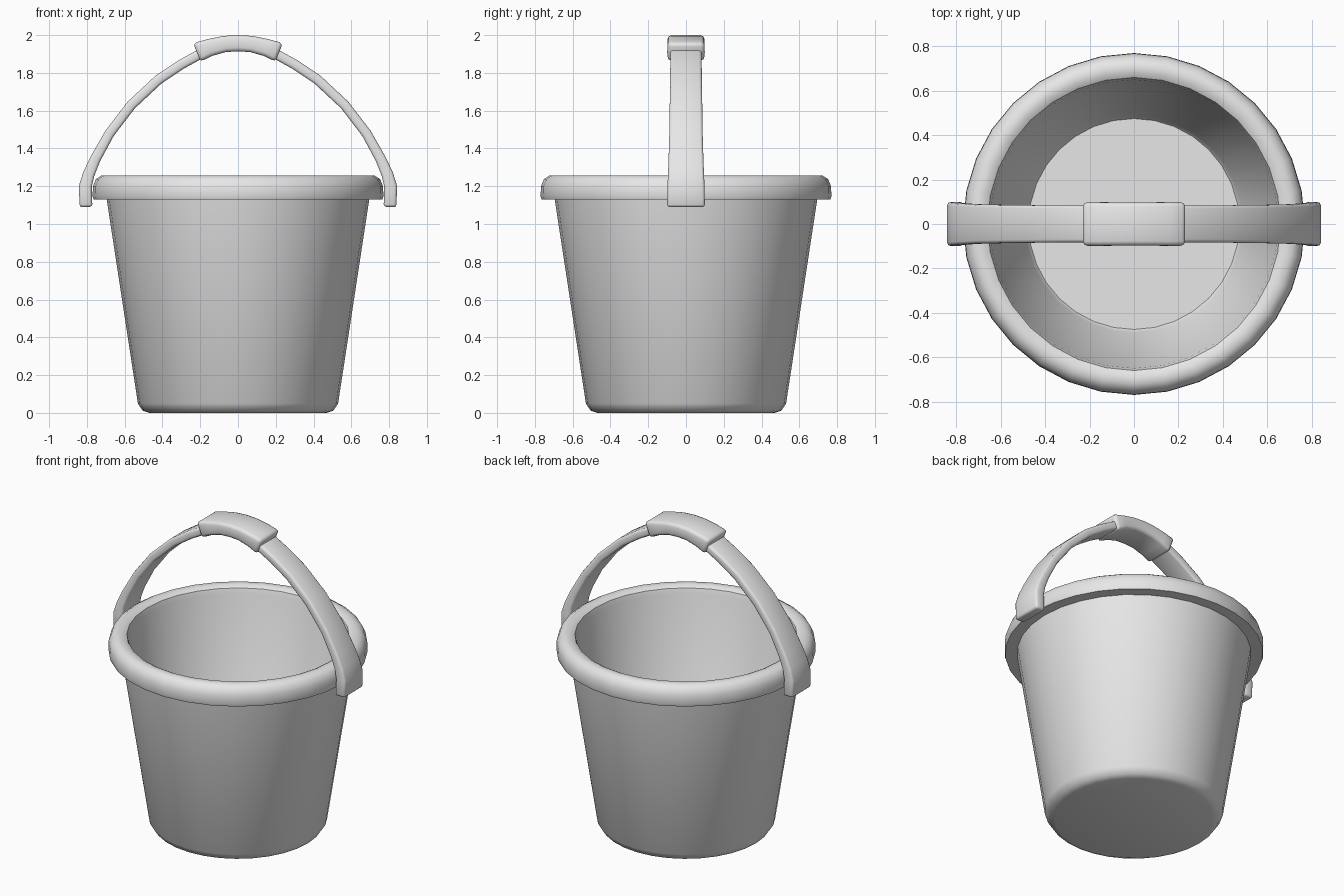
import bpy, bmesh, math
from mathutils import Vector

if "Cube" in bpy.data.objects:
    bpy.data.objects.remove(bpy.data.objects["Cube"])

grey = bpy.data.materials.new("light grey plastic")
grey.diffuse_color = (0.8, 0.8, 0.8, 1)
grey.use_nodes = True
grey.node_tree.nodes["Principled BSDF"].inputs["Base Color"].default_value = grey.diffuse_color


def finish(bm, name, angle):
    bmesh.ops.recalc_face_normals(bm, faces=bm.faces)
    me = bpy.data.meshes.new(name)
    bm.to_mesh(me)
    bm.free()
    me.materials.append(grey)
    me.shade_smooth()
    me.set_sharp_from_angle(angle=math.radians(angle))
    ob = bpy.data.objects.new(name, me)
    bpy.context.collection.objects.link(ob)
    return ob


def lathe(name, profile, sides):
    bm = bmesh.new()
    vs = [bm.verts.new((r, 0, z)) for r, z in profile]
    es = [bm.edges.new(p) for p in zip(vs, vs[1:])]
    bmesh.ops.spin(bm, geom=vs + es, cent=(0, 0, 0), axis=(0, 0, 1),
                   angle=math.tau, steps=sides, use_merge=True)
    bmesh.ops.remove_doubles(bm, verts=bm.verts, dist=0.0005)
    return finish(bm, name, 40)


def strap(name, half, bevel):
    """Sweep a rectangle along a path of (x, z, half thickness, half width),
    given from the right end to the middle and mirrored to the left."""
    path = half + [(-x, z, t, w) for x, z, t, w in reversed(half[:-1])]
    bm = bmesh.new()
    rings = []
    for i, (x, z, t, w) in enumerate(path):
        a, b = path[max(i - 1, 0)], path[min(i + 1, len(path) - 1)]
        d = Vector((b[0] - a[0], 0, b[1] - a[1])).normalized()
        n = Vector((d.z, 0, -d.x))
        c = Vector((x, 0, z))
        rings.append([bm.verts.new(c + n * t * s + Vector((0, w * u, 0)))
                      for s, u in ((1, 1), (1, -1), (-1, -1), (-1, 1))])
    for p, q in zip(rings, rings[1:]):
        for k in range(4):
            j = (k + 1) % 4
            bm.faces.new((p[k], p[j], q[j], q[k]))
    bm.faces.new(rings[0])
    bm.faces.new(rings[-1])
    bmesh.ops.recalc_face_normals(bm, faces=bm.faces)
    sharp = [e for e in bm.edges if e.calc_face_angle(0) > 0.9]
    bmesh.ops.bevel(bm, geom=sharp, offset=bevel, segments=2, profile=0.5,
                    affect='EDGES', clamp_overlap=True)
    return finish(bm, name, 50)


# tapered bucket with rolled rim, outside then inside
lathe("bucket", [
    (0, 0.005), (0.47, 0.0), (0.505, 0.012), (0.53, 0.05),
    (0.695, 1.13), (0.765, 1.13), (0.77, 1.145), (0.768, 1.2),
    (0.752, 1.238), (0.722, 1.257), (0.685, 1.257), (0.66, 1.243),
    (0.65, 1.21), (0.49, 0.06), (0.475, 0.04), (0, 0.04)], 32)

# arched carrying handle with wider ends clipped over the rim
strap("handle", [
    (0.805, 1.09, 0.034, 0.1), (0.808, 1.2, 0.034, 0.098),
    (0.79, 1.265, 0.031, 0.095), (0.755, 1.345, 0.028, 0.092),
    (0.68, 1.48, 0.026, 0.088), (0.565, 1.63, 0.026, 0.086),
    (0.42, 1.765, 0.026, 0.084), (0.3, 1.845, 0.026, 0.083),
    (0.2, 1.9, 0.026, 0.083), (0.1, 1.94, 0.026, 0.083),
    (0, 1.955, 0.026, 0.083)], 0.014)

# thick hand grip
strap("grip", [
    (0.218, 1.908, 0.053, 0.098), (0.15, 1.934, 0.046, 0.098),
    (0.07, 1.953, 0.043, 0.097), (0, 1.957, 0.043, 0.097)], 0.02)
